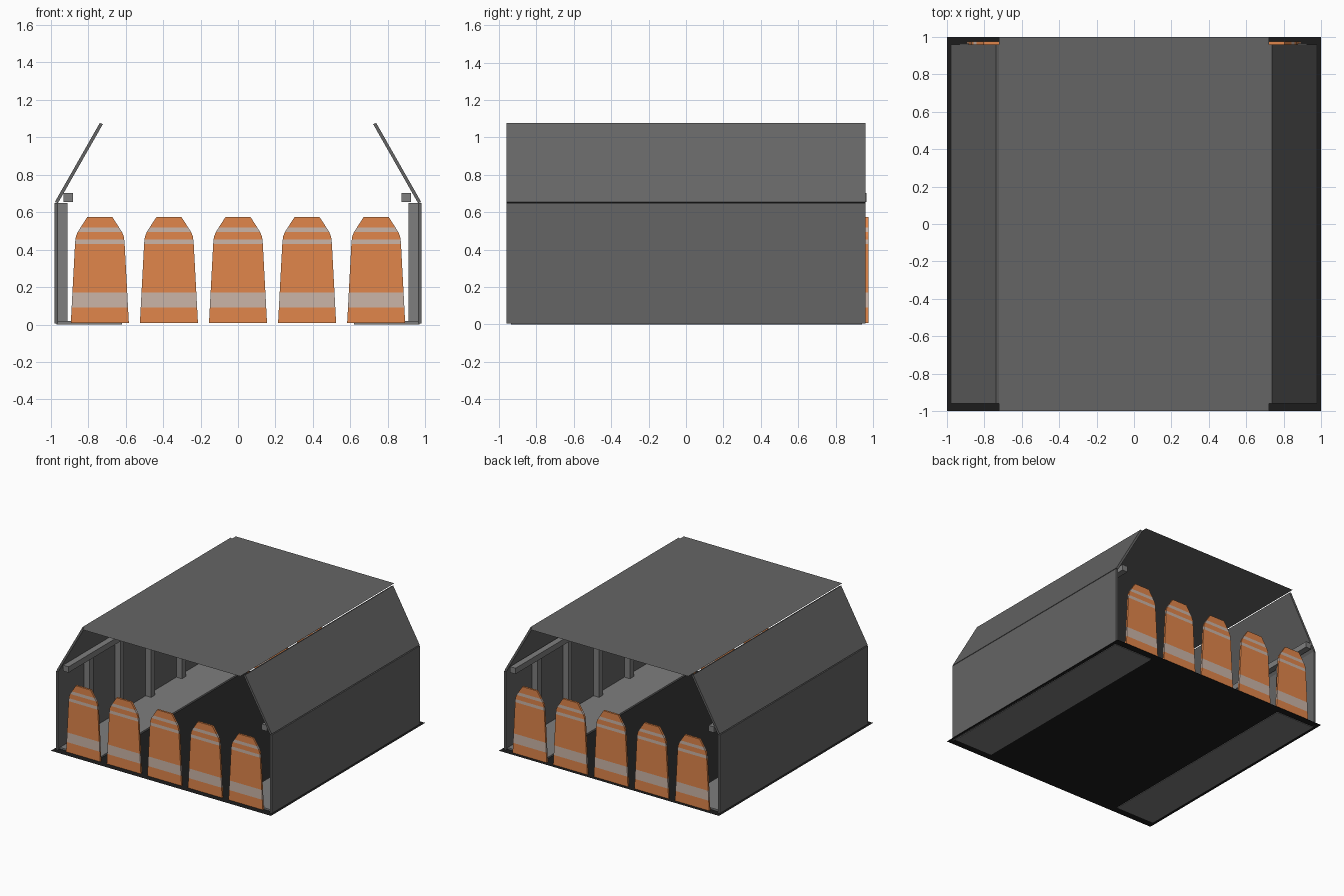
import bpy, bmesh
from mathutils import Vector

if "Cube" in bpy.data.objects:
    bpy.data.objects.remove(bpy.data.objects["Cube"])


def material(name, r, g, b):
    m = bpy.data.materials.new(name)
    m.diffuse_color = (r, g, b, 1)
    m.use_nodes = True
    m.node_tree.nodes["Principled BSDF"].inputs["Base Color"].default_value = m.diffuse_color
    return m


ORANGE = material("orange_strip", 0.75, 0.24, 0.07)
BAND = material("reflective_band", 0.60, 0.46, 0.39)
SHEET = material("sheet_grey", 0.13, 0.13, 0.13)
FRAME = material("frame_grey", 0.21, 0.21, 0.21)
DARK = material("floor_dark", 0.012, 0.012, 0.012)


def finish(bm, name, *mats):
    bmesh.ops.recalc_face_normals(bm, faces=bm.faces)
    me = bpy.data.meshes.new(name)
    bm.to_mesh(me)
    bm.free()
    for m in mats:
        me.materials.append(m)
    ob = bpy.data.objects.new(name, me)
    bpy.context.collection.objects.link(ob)
    return ob


def extrude_profile(points, y0, y1):
    """Extrude an (x, z) outline from y0 to y1."""
    bm = bmesh.new()
    face = bm.faces.new([bm.verts.new((x, y0, z)) for x, z in points])
    new = bmesh.ops.extrude_face_region(bm, geom=[face])["geom"]
    bmesh.ops.translate(bm, vec=(0, y1 - y0, 0),
                        verts=[v for v in new if isinstance(v, bmesh.types.BMVert)])
    return bm


def box(name, x0, x1, y0, y1, z0, z1, mat):
    return finish(extrude_profile([(x0, z0), (x1, z0), (x1, z1), (x0, z1)], y0, y1), name, mat)


def sheet(name, hx, hy, z, mat):
    bm = bmesh.new()
    bm.faces.new([bm.verts.new(p) for p in
                  ((-hx, -hy, z), (hx, -hy, z), (hx, hy, z), (-hx, hy, z))])
    for f in bm.faces:
        f.normal_update()
    return finish(bm, name, mat)


# Thin floor and flat roof sheets
sheet("floor", 1.0, 1.0, 0.005, DARK)
sheet("roof", 0.72, 1.0, 1.076, SHEET)

# Both sides: wall, sloped roof panel, walkway, rail and posts
for side, s in (("left", -1), ("right", 1)):
    box(side + "_wall", s * 0.962, s * 0.98, -0.96, 0.96, 0.005, 0.648, SHEET)
    slope = [(s * x, z) for x, z in
             ((0.978, 0.655), (0.738, 1.077), (0.722, 1.07), (0.962, 0.648))]
    finish(extrude_profile(slope, -0.96, 0.96), side + "_sloped_roof", SHEET)
    box(side + "_walkway", s * 0.62, s * 0.97, -0.935, 0.94, 0.0, 0.018, FRAME)
    rail_x = s * 0.902 - 0.004
    box(side + "_rail", rail_x - 0.025, rail_x + 0.025, -0.94, 0.965, 0.655, 0.703, FRAME)
    for i in range(4):
        y = -0.6 + 0.4 * i
        box(f"{side}_post_{i + 1}", s * 0.912, s * 0.962,
            y - 0.025, y + 0.025, 0.018, 0.65, FRAME)

# Hanging strips with reflective bands at both open ends
HALF = [(0.155, 0.008), (0.132, 0.44), (0.128, 0.47), (0.118, 0.495), (0.105, 0.515), (0.067, 0.574)]
BANDS = [(0.09, 0.17), (0.43, 0.455), (0.493, 0.518)]

for end, y0 in (("front", -0.955), ("back", 0.959)):
    for i in range(5):
        cx = (i - 2) * 0.369
        outline = [(cx + x, z) for x, z in HALF] + [(cx - x, z) for x, z in reversed(HALF)]
        bm = extrude_profile(outline, y0, y0 + 0.016)
        for z in (z for band in BANDS for z in band):
            bmesh.ops.bisect_plane(bm, geom=bm.verts[:] + bm.edges[:] + bm.faces[:],
                                   plane_co=Vector((0, 0, z)), plane_no=Vector((0, 0, 1)))
        for f in bm.faces:
            cz = f.calc_center_median().z
            f.material_index = int(any(a < cz < b for a, b in BANDS))
        finish(bm, f"{end}_strip_{i + 1}", ORANGE, BAND)
